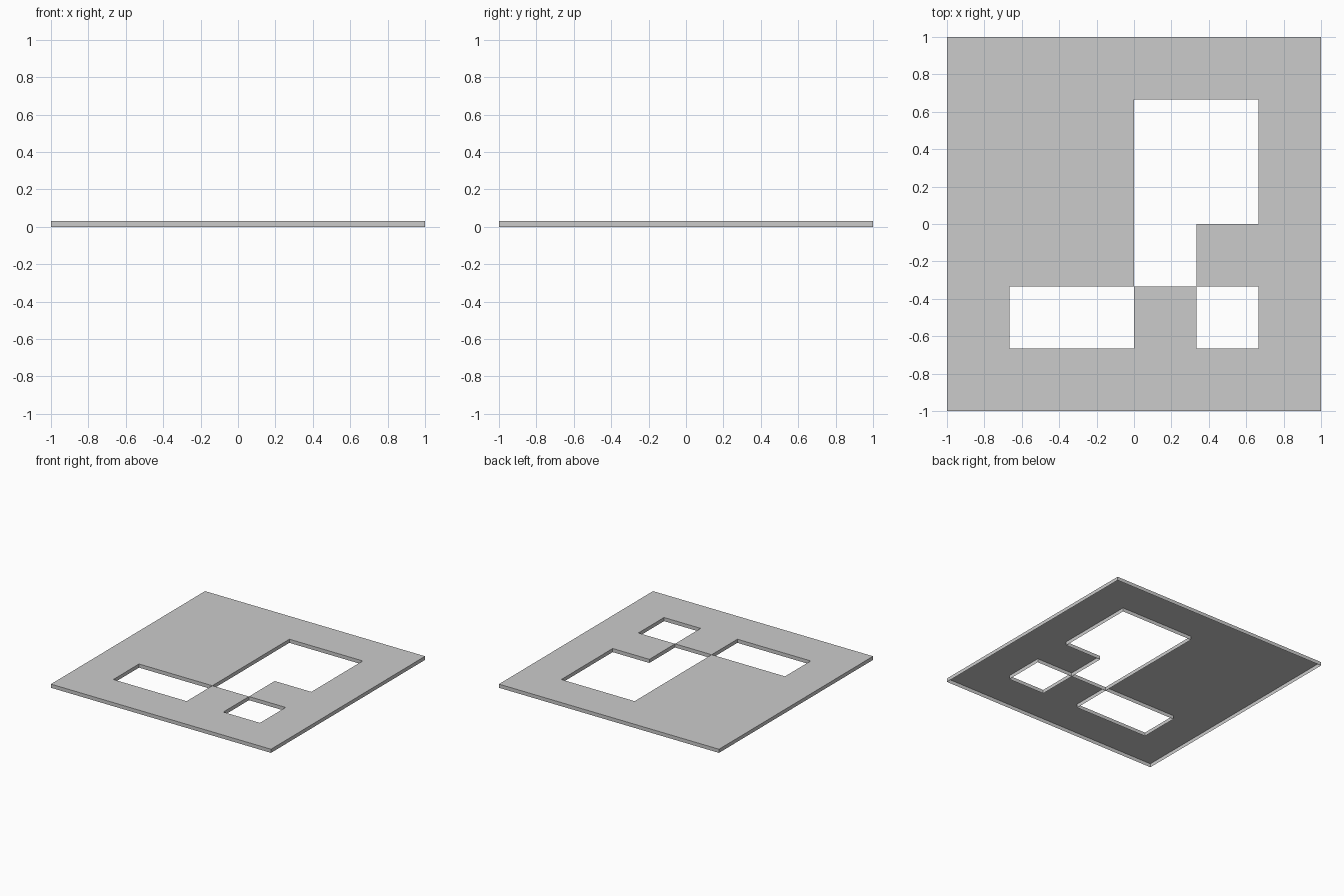
import bpy
import bmesh
from mathutils import Vector

cube = bpy.data.objects.get("Cube")
if cube:
    bpy.data.objects.remove(cube, do_unlink=True)

CELLS = 6
THICKNESS = 0.03

# Openings as (column, row) cells, counted from the front corner at -x
OPENINGS = {(3, 3), (4, 3), (3, 4), (4, 4), (3, 2),  # stepped opening
            (1, 1), (2, 1),                          # wide opening
            (4, 1)}                                  # square opening


def cell_of(face):
    c = face.calc_center_median()
    return int((c.x + 1) * CELLS / 2), int((c.y + 1) * CELLS / 2)


# Plain grey finish
grey = bpy.data.materials.new("plain_grey")
grey.use_nodes = True
colour = (0.6, 0.6, 0.6, 1)
grey.diffuse_color = colour
grey.node_tree.nodes["Principled BSDF"].inputs["Base Color"].default_value = colour

# Square top sheet with the openings removed
bm = bmesh.new()
bmesh.ops.create_grid(bm, x_segments=CELLS, y_segments=CELLS, size=1)
bmesh.ops.translate(bm, verts=bm.verts[:], vec=Vector((0, 0, THICKNESS)))
holes = [f for f in bm.faces if cell_of(f) in OPENINGS]
bmesh.ops.delete(bm, geom=holes, context='FACES')

# Thin walls hang from every border, leaving the underside open
rims = [e for e in bm.edges if e.is_boundary]
result = bmesh.ops.extrude_edge_only(bm, edges=rims)
lower = [v for v in result["geom"] if isinstance(v, bmesh.types.BMVert)]
bmesh.ops.translate(bm, verts=lower, vec=Vector((0, 0, -THICKNESS)))

# Face each wall away from the top cell it hangs from
bm.normal_update()
for wall in [f for f in bm.faces if abs(f.normal.z) < 0.5]:
    sheet = next(f for e in wall.edges for f in e.link_faces
                 if f.normal.z > 0.5)
    away = wall.calc_center_median() - sheet.calc_center_median()
    if wall.normal.dot(away) < 0:
        wall.normal_flip()

mesh = bpy.data.meshes.new("pierced_plate")
bm.to_mesh(mesh)
bm.free()
mesh.materials.append(grey)
plate = bpy.data.objects.new("pierced_plate", mesh)
bpy.context.collection.objects.link(plate)
